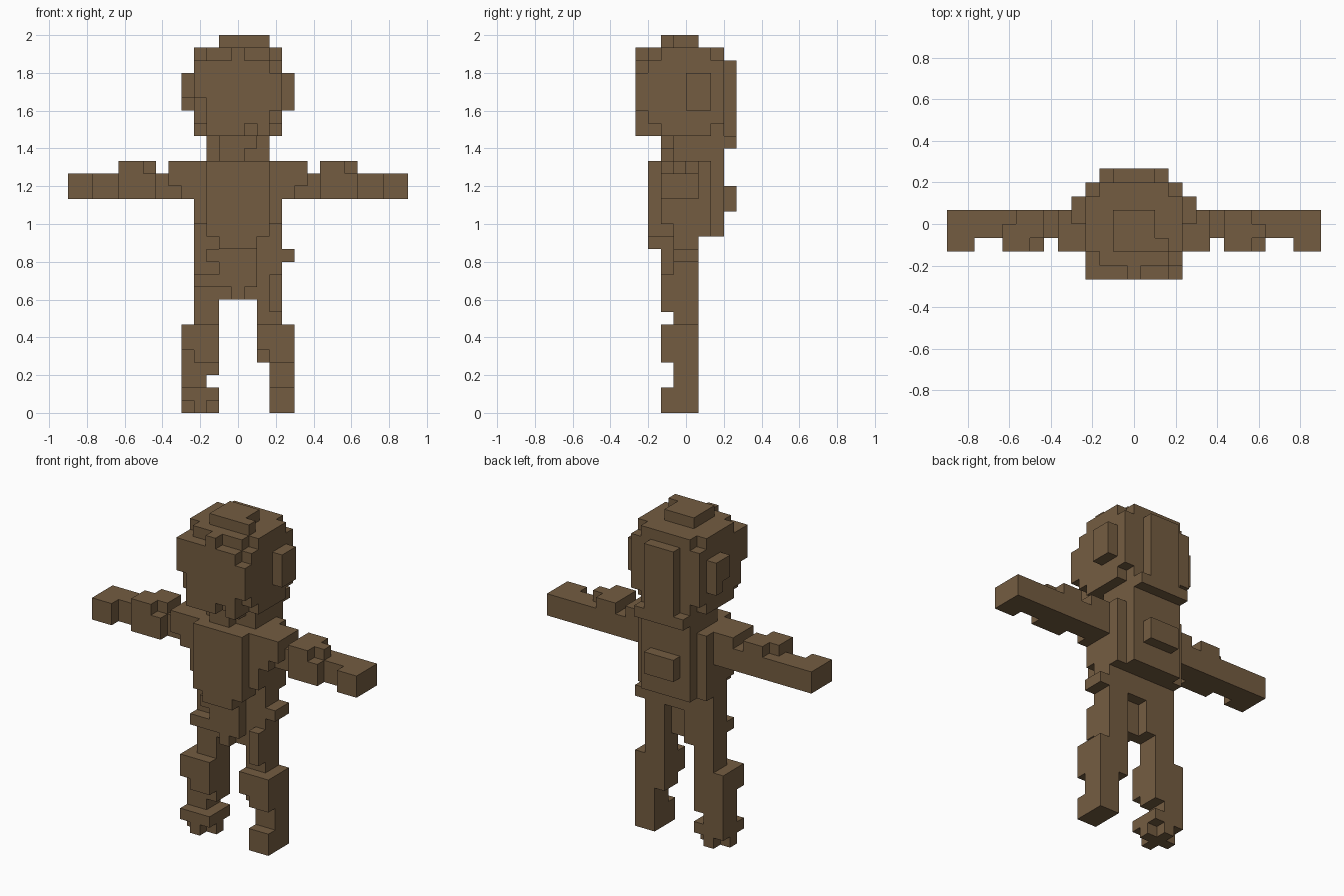
import bpy
import bmesh

UNIT = 2 / 30  # edge length of one block

if "Cube" in bpy.data.objects:
    bpy.data.objects.remove(bpy.data.objects["Cube"], do_unlink=True)

brown = bpy.data.materials.new("earth brown")
brown.use_nodes = True
colour = (0.175, 0.108, 0.053, 1)
brown.diffuse_color = colour
brown.node_tree.nodes["Principled BSDF"].inputs["Base Color"].default_value = colour

parts = {}  # part name -> set of occupied grid cells


def cells(x, y, z):
    return {(i, j, k) for i in range(*x) for j in range(*y) for k in range(*z)}


def fill(part, x, y, z):
    parts.setdefault(part, set()).update(cells(x, y, z))


def carve(part, x, y, z):
    parts[part] -= cells(x, y, z)


def flip(x):
    return (1 - x[1], 1 - x[0])


def fill_both(part, x, y, z):
    fill("left_" + part, x, y, z)
    fill("right_" + part, flip(x), y, z)


def carve_both(part, x, y, z):
    carve(part, x, y, z)
    carve(part, flip(x), y, z)


# Head: rounded block with a stepped brow, jaw and crown
fill("head", x=(-3, 4), y=(-4, 3), z=(22, 28))
fill("head", x=(-2, 3), y=(-3, 3), z=(28, 29))
fill("head", x=(-3, 4), y=(-2, 2), z=(28, 29))
fill("head", x=(0, 1), y=(-4, -3), z=(28, 29))
carve_both("head", x=(3, 4), y=(-4, -2), z=(22, 23))
carve_both("head", x=(3, 4), y=(-4, -3), z=(23, 24))
carve_both("head", x=(3, 4), y=(2, 3), z=(22, 23))
carve("head", x=(-3, -2), y=(-4, -3), z=(24, 25))
carve("head", x=(3, 4), y=(-4, -3), z=(27, 28))
carve("head", x=(1, 2), y=(-4, -3), z=(22, 23))
fill("crown", x=(-1, 2), y=(-2, 1), z=(29, 30))
fill("crown", x=(2, 3), y=(-2, -1), z=(29, 30))

# Ears
fill_both("ear", x=(4, 5), y=(0, 2), z=(24, 27))
carve("right_ear", x=(-4, -3), y=(0, 1), z=(24, 25))

# Back of head and neck
fill("head_back_ridge", x=(-1, 2), y=(3, 4), z=(21, 28))
fill("head_back_ridge", x=(-2, 3), y=(3, 4), z=(21, 22))
fill("neck", x=(-2, 3), y=(-1, 3), z=(20, 22))
fill("neck", x=(-1, 2), y=(-2, -1), z=(20, 22))
carve("neck", x=(1, 2), y=(-2, -1), z=(20, 21))

# Torso, chest plate and back block
fill("torso", x=(-3, 4), y=(-1, 2), z=(14, 20))
fill("torso", x=(-2, 3), y=(-2, 3), z=(14, 20))
fill("torso", x=(-3, 4), y=(-1, 1), z=(12, 14))
fill_both("torso_side", x=(3, 4), y=(-2, -1), z=(15, 17))
fill("chest_plate", x=(-2, 3), y=(-3, -2), z=(14, 20))
fill("chest_plate", x=(-1, 2), y=(-3, -2), z=(13, 14))
fill("back_block", x=(-1, 2), y=(3, 4), z=(16, 18))

# Hips
fill("hips", x=(-1, 2), y=(-1, 0), z=(9, 14))
fill("hips", x=(-1, 2), y=(-2, -1), z=(10, 14))
fill("hips", x=(0, 1), y=(-2, -1), z=(9, 10))
fill("hips", x=(-1, 0), y=(0, 1), z=(9, 13))
fill("hip_stud", x=(4, 5), y=(-1, 1), z=(12, 13))

# Arms: straight limb, hand, elbow guard and stepped shoulder
fill_both("arm", x=(4, 14), y=(-1, 1), z=(17, 19))
fill_both("hand", x=(12, 14), y=(-2, -1), z=(17, 19))
fill_both("elbow", x=(7, 10), y=(-2, -1), z=(17, 19))
fill_both("elbow", x=(7, 10), y=(-1, 0), z=(19, 20))
fill_both("elbow", x=(7, 9), y=(0, 1), z=(19, 20))
fill("left_elbow", x=(7, 9), y=(-2, -1), z=(19, 20))
fill("right_elbow", x=(-9, -7), y=(-2, -1), z=(19, 20))
fill_both("shoulder", x=(4, 6), y=(-2, 1), z=(19, 20))
fill_both("shoulder", x=(4, 6), y=(-2, -1), z=(18, 19))
fill_both("shoulder", x=(3, 5), y=(-2, -1), z=(17, 20))

# Thighs
fill_both("thigh", x=(2, 4), y=(-1, 1), z=(7, 14))
fill("left_thigh", x=(3, 4), y=(-2, -1), z=(8, 11))
fill("right_thigh", x=(-3, -1), y=(-2, -1), z=(10, 11))
fill("right_thigh", x=(-2, -1), y=(-2, -1), z=(12, 13))

# Left lower leg: knee block, shin and foot
fill("left_knee", x=(2, 5), y=(-2, 1), z=(4, 7))
carve("left_knee", x=(2, 3), y=(-2, -1), z=(4, 5))
fill("left_shin", x=(3, 5), y=(-1, 1), z=(2, 4))
fill("left_foot", x=(3, 5), y=(-2, 1), z=(0, 2))

# Right lower leg: knee block, notched shin, flange and cross-shaped foot
fill("right_knee", x=(-4, -1), y=(-2, 1), z=(4, 7))
carve("right_knee", x=(-4, -3), y=(-2, -1), z=(4, 5))
fill("right_shin", x=(-4, -1), y=(-1, 1), z=(3, 4))
fill("right_shin", x=(-4, -2), y=(-1, 1), z=(2, 3))
fill("right_foot", x=(-4, -1), y=(-2, 1), z=(1, 2))
fill("right_foot", x=(-4, -1), y=(-1, 0), z=(0, 1))
fill("right_foot", x=(-3, -2), y=(-2, 1), z=(0, 1))

# Build each part from the faces that are not covered by another block
solid = set().union(*parts.values())
claimed = set()
for name, blocks in parts.items():
    bm = bmesh.new()
    corners = {}

    def corner(p):
        if p not in corners:
            corners[p] = bm.verts.new(((p[0] - 0.5) * UNIT, p[1] * UNIT, p[2] * UNIT))
        return corners[p]

    for cell in sorted(blocks - claimed):
        for axis in range(3):
            for side in (0, 1):
                beside = list(cell)
                beside[axis] += 2 * side - 1
                if tuple(beside) in solid:
                    continue
                loop = []
                for a, b in ((0, 0), (1, 0), (1, 1), (0, 1)):
                    p = list(cell)
                    p[axis] += side
                    p[(axis + 1) % 3] += a
                    p[(axis + 2) % 3] += b
                    loop.append(corner(tuple(p)))
                bm.faces.new(loop if side else loop[::-1])
    claimed |= blocks
    # Merge the flat areas into large faces
    bmesh.ops.dissolve_limit(bm, angle_limit=0.01, verts=bm.verts[:], edges=bm.edges[:])
    mesh = bpy.data.meshes.new(name)
    bm.to_mesh(mesh)
    bm.free()
    mesh.materials.append(brown)
    bpy.context.collection.objects.link(bpy.data.objects.new(name, mesh))
